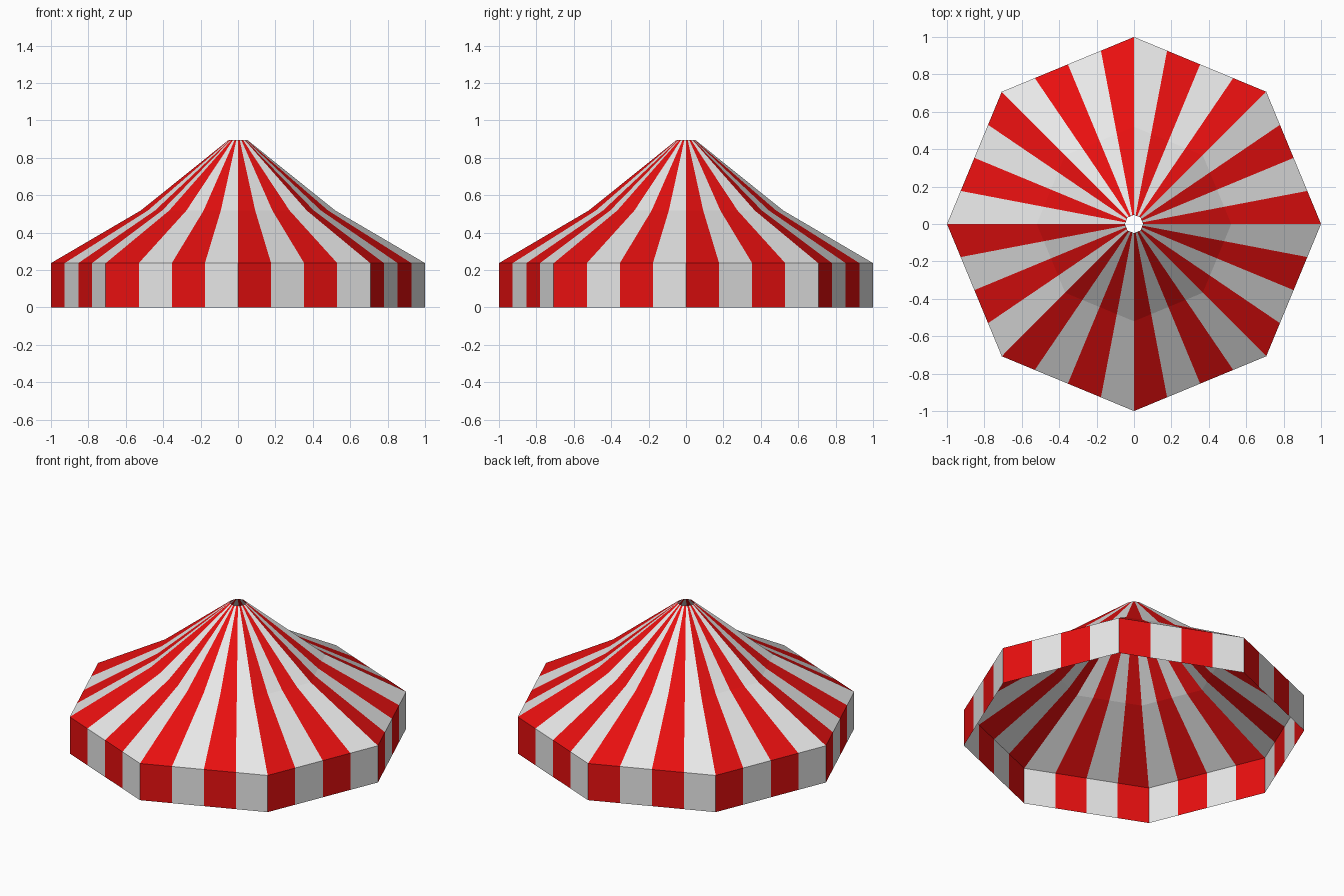
import bpy, bmesh, math
from mathutils import Vector

if "Cube" in bpy.data.objects:
    bpy.data.objects.remove(bpy.data.objects["Cube"])

SIDES, STRIPES = 8, 4


def material(name, rgb):
    m = bpy.data.materials.new(name)
    m.diffuse_color = (*rgb, 1)
    m.use_nodes = True
    m.node_tree.nodes["Principled BSDF"].inputs["Base Color"].default_value = m.diffuse_color
    return m


RED = material("red canvas", (0.82, 0.005, 0.005))
WHITE = material("white canvas", (0.8, 0.8, 0.8))


def ring_points(radius, z):
    """Octagon outline with every side divided evenly into stripes."""
    corners = [Vector((radius * math.cos(math.tau * i / SIDES),
                       radius * math.sin(math.tau * i / SIDES), z)) for i in range(SIDES)]
    return [corners[i].lerp(corners[(i + 1) % SIDES], s / STRIPES)
            for i in range(SIDES) for s in range(STRIPES)]


def striped_shell(name, profile):
    """Open single-skin octagonal shell through (radius, height) rings."""
    bm = bmesh.new()
    rings = [[bm.verts.new(p) for p in ring_points(r, z)] for r, z in profile]
    n = SIDES * STRIPES
    for low, high in zip(rings, rings[1:]):
        for i in range(n):
            j = (i + 1) % n
            face = bm.faces.new((low[i], low[j], high[j], high[i]))
            face.material_index = i % 2  # alternate red and white
    mesh = bpy.data.meshes.new(name)
    bm.to_mesh(mesh)
    bm.free()
    mesh.materials.append(RED)
    mesh.materials.append(WHITE)
    obj = bpy.data.objects.new(name, mesh)
    bpy.context.collection.objects.link(obj)


# Hanging band around the eaves
striped_shell("valance", [(1.0, 0.0), (1.0, 0.237)])
# Two-pitch roof, open at the peak
striped_shell("roof", [(1.0, 0.237), (0.52, 0.518), (0.049, 0.896)])
